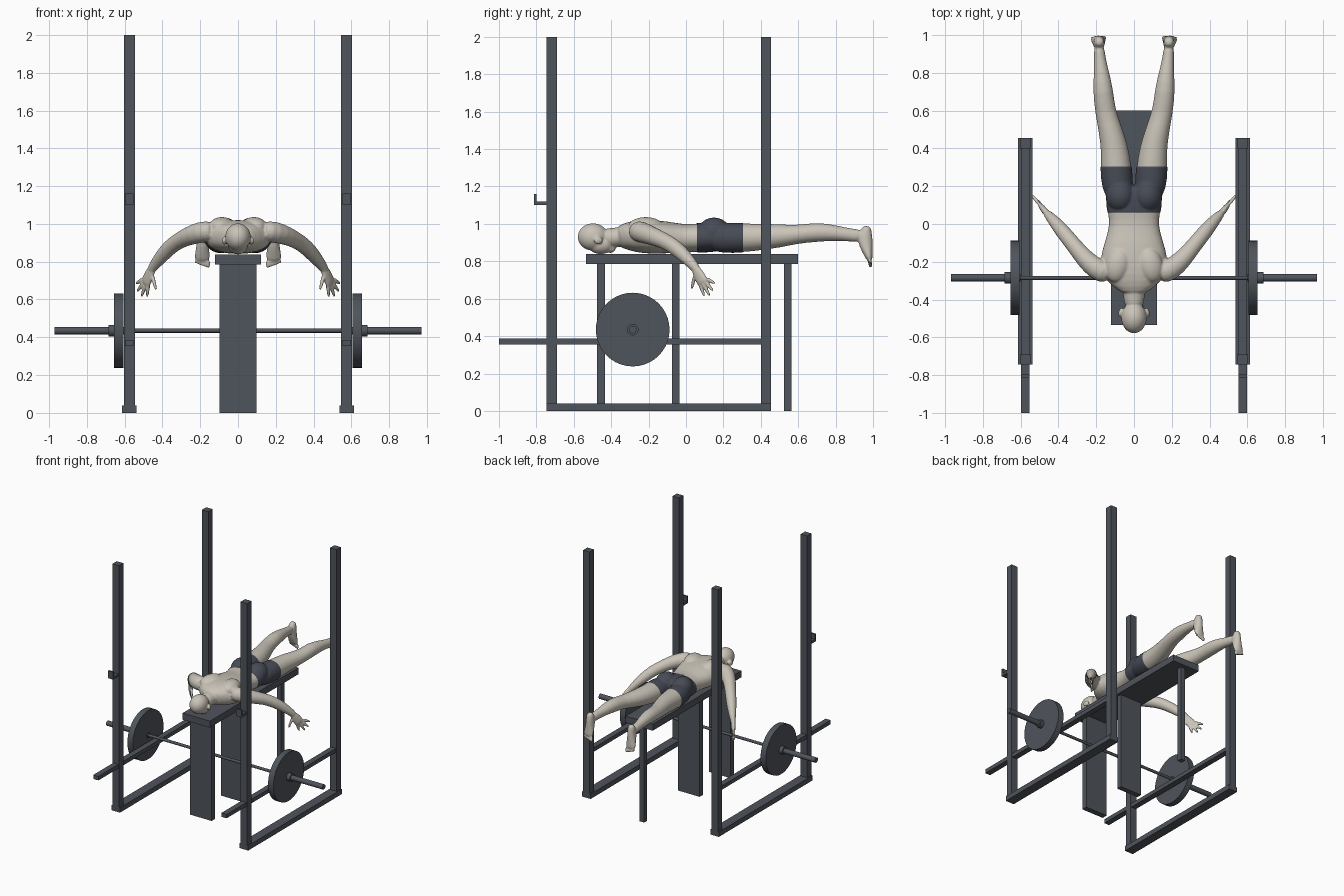
import bpy, bmesh, math
from mathutils import Vector, Matrix

if "Cube" in bpy.data.objects:
    bpy.data.objects.remove(bpy.data.objects["Cube"])


def material(name, rgb):
    m = bpy.data.materials.new(name)
    m.use_nodes = True
    m.diffuse_color = (*rgb, 1)
    m.node_tree.nodes["Principled BSDF"].inputs["Base Color"].default_value = (*rgb, 1)
    return m


steel = material("dark steel", (0.078, 0.09, 0.107))
skin = material("pale skin", (0.59, 0.55, 0.48))
cloth = material("navy cloth", (0.062, 0.07, 0.092))


def make_object(name, bm, *mats):
    me = bpy.data.meshes.new(name)
    bmesh.ops.recalc_face_normals(bm, faces=bm.faces)
    bm.to_mesh(me)
    bm.free()
    for m in mats:
        me.materials.append(m)
    ob = bpy.data.objects.new(name, me)
    bpy.context.collection.objects.link(ob)
    return ob


def box(name, x, y, z):
    """Box from its (min, max) range on each axis."""
    bm = bmesh.new()
    bmesh.ops.create_cube(bm, size=1)
    for v in bm.verts:
        for i, (lo, hi) in enumerate((x, y, z)):
            v.co[i] = lo if v.co[i] < 0 else hi
    return make_object(name, bm, steel)


def rod(name, x0, x1, r):
    """Round bar along x, on the barbell axis."""
    bm = bmesh.new()
    bmesh.ops.create_cone(bm, cap_ends=True, segments=40, radius1=r, radius2=r, depth=abs(x1 - x0),
                          matrix=Matrix.Translation(((x0 + x1) / 2, -0.285, 0.435))
                          @ Matrix.Rotation(math.pi / 2, 4, 'Y'))
    ob = make_object(name, bm, steel)
    bpy.ops.object.select_all(action='DESELECT')
    ob.select_set(True)
    bpy.context.view_layer.objects.active = ob
    bpy.ops.object.shade_smooth_by_angle(angle=math.radians(35))


# Rack: uprights, base rails, safety bars and hooks on both sides
for side, s in (("left", 1), ("right", -1)):
    def span(half):
        return (s * 0.575 - half, s * 0.575 + half)
    box(side + "_front_upright", span(0.029), (-0.745, -0.69), (0, 2))
    box(side + "_back_upright", span(0.029), (0.4, 0.455), (0, 2))
    box(side + "_base_rail", span(0.038), (-0.745, 0.455), (0, 0.04))
    box(side + "_safety_bar", span(0.023), (-1, 0.4), (0.355, 0.387))
    box(side + "_hook_arm", span(0.023), (-0.812, -0.745), (1.1, 1.12))
    box(side + "_hook_lip", span(0.023), (-0.812, -0.798), (1.12, 1.16))
    # Loaded ends of the barbell
    rod(side + "_weight_plate", s * 0.607, s * 0.655, 0.197)
    rod(side + "_collar", s * 0.655, s * 0.685, 0.031)
    rod(side + "_sleeve", s * 0.6, s * 0.97, 0.02)
rod("barbell_shaft", -0.61, 0.61, 0.011)

# Bench
box("bench_top", (-0.122, 0.122), (-0.535, 0.6), (0.785, 0.838))
box("bench_front_leg", (-0.098, 0.098), (-0.477, -0.432), (0, 0.785))
box("bench_middle_leg", (-0.098, 0.098), (-0.076, -0.035), (0, 0.785))
box("bench_back_post", (-0.02, 0.02), (0.525, 0.565), (0, 0.785))

# Body: overlapping tubes and ellipsoids fused into one skin
body = bmesh.new()


def tube(stations, mirror=1, up=(0, 0, 1), square=1.0, n=16):
    """Loft of rings, each (x, y, z, side radius, up radius)."""
    pts = [Vector((p[0] * mirror, p[1], p[2])) for p in stations]
    rings = []
    for i, p in enumerate(pts):
        d = (pts[min(i + 1, len(pts) - 1)] - pts[max(i - 1, 0)]).normalized()
        a = d.cross(Vector(up)).normalized()
        b = a.cross(d)
        ring = []
        for k in range(n):
            t = math.tau * k / n
            c, q = math.cos(t), math.sin(t)
            c = math.copysign(abs(c) ** square, c)
            q = math.copysign(abs(q) ** square, q)
            ring.append(body.verts.new(p + a * c * stations[i][3] + b * q * stations[i][4]))
        rings.append(ring)
    for r0, r1 in zip(rings, rings[1:]):
        for k in range(n):
            j = (k + 1) % n
            body.faces.new((r0[k], r0[j], r1[j], r1[k]))
    body.faces.new(rings[0][::-1])
    body.faces.new(rings[-1])


def ball(center, radii, turn=0):
    bmesh.ops.create_uvsphere(body, u_segments=16, v_segments=10, radius=1,
                              matrix=Matrix.Translation(center) @ Matrix.Rotation(turn, 4, 'Z')
                              @ Matrix.Diagonal((*radii, 1)))


# Torso
tube([(0, -0.37, 0.925, 0.06, 0.055), (0, -0.33, 0.935, 0.115, 0.07),
      (0, -0.27, 0.935, 0.175, 0.088), (0, -0.19, 0.93, 0.185, 0.092),
      (0, -0.1, 0.928, 0.16, 0.088), (0, -0.01, 0.923, 0.13, 0.074),
      (0, 0.06, 0.925, 0.14, 0.078), (0, 0.14, 0.93, 0.155, 0.08),
      (0, 0.21, 0.925, 0.13, 0.065)], square=0.85)
# Head and neck
tube([(0, -0.45, 0.925, 0.054, 0.055), (0, -0.39, 0.925, 0.053, 0.052),
      (0, -0.32, 0.935, 0.075, 0.058)])
ball((0, -0.497, 0.93), (0.07, 0.085, 0.074))
ball((0, -0.455, 0.89), (0.055, 0.072, 0.052))
ball((0, -0.405, 0.87), (0.03, 0.03, 0.026))

arm = [(0.12, -0.27, 0.965, 0.06, 0.055), (0.2, -0.24, 0.957, 0.06, 0.058),
       (0.26, -0.185, 0.937, 0.05, 0.05), (0.32, -0.11, 0.908, 0.042, 0.043),
       (0.365, -0.055, 0.873, 0.041, 0.042), (0.41, 0, 0.822, 0.036, 0.037),
       (0.452, 0.047, 0.77, 0.024, 0.026), (0.464, 0.06, 0.748, 0.02, 0.025)]
palm = [(0.452, 0.045, 0.77, 0.019, 0.024), (0.468, 0.064, 0.735, 0.018, 0.034),
        (0.486, 0.086, 0.695, 0.016, 0.038), (0.492, 0.094, 0.68, 0.011, 0.034)]
fingers = [((0.455, 0.05, 0.735), (0.432, 0.028, 0.645)),
           ((0.473, 0.07, 0.69), (0.482, 0.1, 0.607)),
           ((0.486, 0.086, 0.69), (0.512, 0.13, 0.61)),
           ((0.497, 0.1, 0.695), (0.536, 0.148, 0.638)),
           ((0.503, 0.106, 0.71), (0.544, 0.158, 0.68))]
leg = [(0.07, 0.12, 0.93, 0.06, 0.07), (0.088, 0.2, 0.925, 0.084, 0.08),
       (0.095, 0.3, 0.925, 0.083, 0.079), (0.102, 0.4, 0.93, 0.074, 0.072),
       (0.125, 0.5, 0.936, 0.064, 0.064), (0.153, 0.6, 0.944, 0.055, 0.049),
       (0.163, 0.7, 0.957, 0.055, 0.054), (0.172, 0.8, 0.952, 0.042, 0.042),
       (0.182, 0.88, 0.94, 0.03, 0.034), (0.185, 0.95, 0.935, 0.03, 0.037)]
foot = [(0.185, 0.968, 0.99, 0.018, 0.018), (0.185, 0.965, 0.97, 0.028, 0.028),
        (0.185, 0.955, 0.93, 0.031, 0.043), (0.187, 0.962, 0.885, 0.033, 0.037),
        (0.189, 0.975, 0.835, 0.041, 0.023), (0.19, 0.984, 0.8, 0.042, 0.015)]

for s in (1, -1):
    tube(arm, s)
    tube(palm, s)
    for root, tip in fingers:
        mid = [(a + b) / 2 for a, b in zip(root, tip)]
        tube([(*root, 0.012, 0.012), (*mid, 0.011, 0.011), (*tip, 0.008, 0.008)], s, n=10)
    tube(leg, s)
    tube(foot, s, up=(0, 1, 0))
    # Toes, largest on the inside
    for i in range(5):
        x, r = 0.158 + i * 0.016, 0.012 - i * 0.001
        tube([(x, 0.98, 0.81, r, r), (x, 0.986, 0.785 + i * 0.004, r, r),
              (x, 0.988, 0.765 + i * 0.006, r * 0.8, r * 0.8)], s, up=(0, 1, 0), n=10)
    # Shoulder blades, buttocks and ears
    ball((s * 0.085, -0.215, 0.985), (0.07, 0.1, 0.052), s * 0.25)
    ball((s * 0.072, 0.15, 0.952), (0.078, 0.09, 0.08))
    ball((s * 0.071, -0.468, 0.912), (0.012, 0.026, 0.022), s * 0.3)

figure = make_object("figure", body, skin, cloth)
figure.modifiers.new("round", 'SUBSURF').levels = 1
fuse = figure.modifiers.new("fuse", 'REMESH')
fuse.mode = 'VOXEL'
fuse.voxel_size = 0.0055
relax = figure.modifiers.new("relax", 'SMOOTH')
relax.factor = 0.5
relax.iterations = 6
bpy.context.view_layer.update()
fused = bpy.data.meshes.new_from_object(figure.evaluated_get(bpy.context.evaluated_depsgraph_get()))
figure.modifiers.clear()

# Shorts: cut clean hems, colour the faces between and lift them slightly
bm = bmesh.new()
bm.from_mesh(fused)
WAIST, HEM = 0.06, 0.305
for y in (WAIST, HEM):
    bmesh.ops.bisect_plane(bm, geom=bm.verts[:] + bm.edges[:] + bm.faces[:],
                           plane_co=(0, y, 0), plane_no=(0, 1, 0))
for f in bm.faces:
    c = f.calc_center_median()
    f.material_index = int(WAIST < c.y < HEM and abs(c.x) < 0.25)
    f.smooth = True
bm.normal_update()
lift = [v for v in bm.verts if all(f.material_index for f in v.link_faces)]
for v, n in [(v, v.normal.copy()) for v in lift]:
    v.co += n * 0.003
bm.to_mesh(figure.data)
bm.free()
